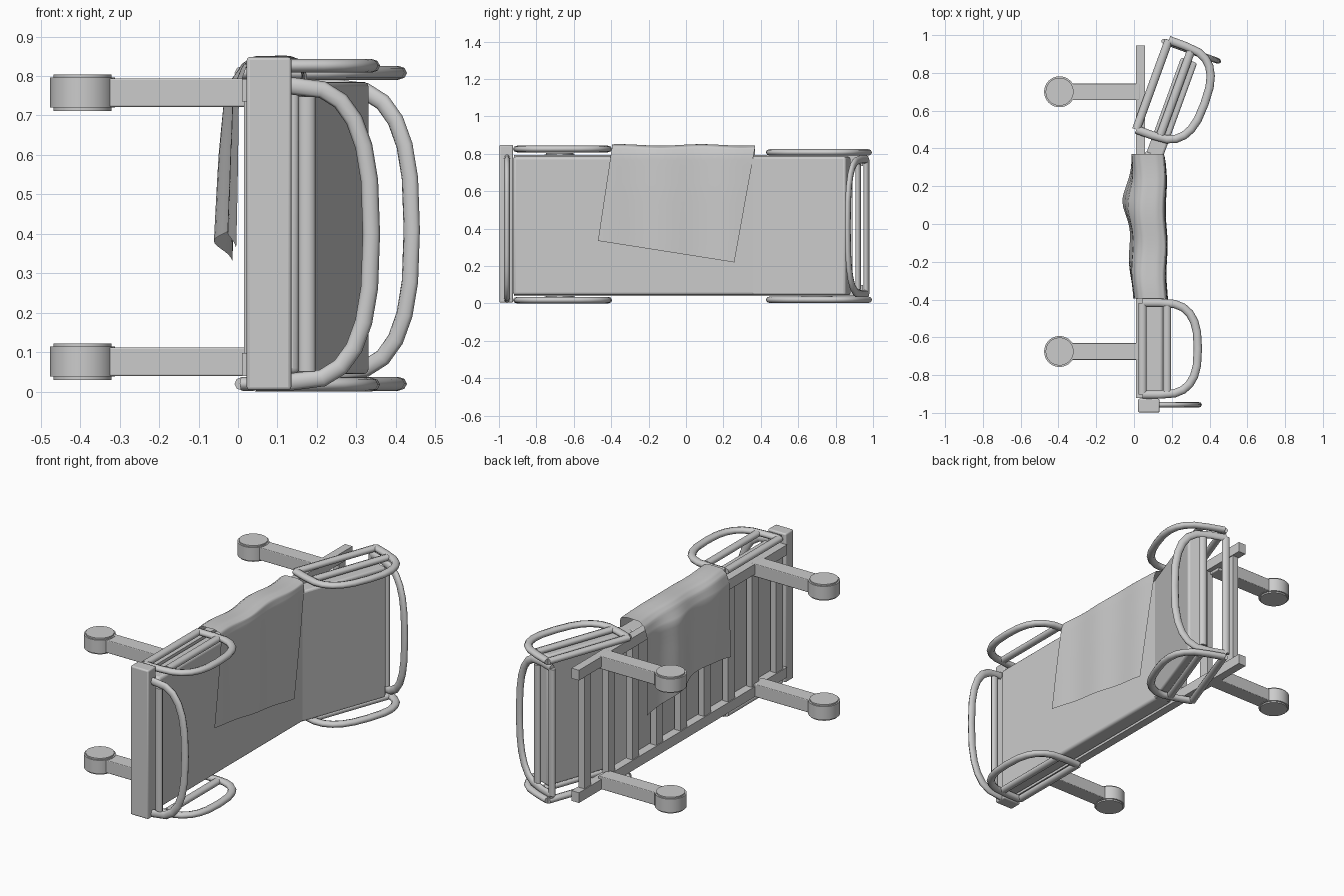
import bpy
import math
from mathutils import Vector

if "Cube" in bpy.data.objects:
    bpy.data.objects.remove(bpy.data.objects["Cube"])

TILT = math.radians(-20)


def smooth(obj, angle=40):
    bpy.ops.object.select_all(action='DESELECT')
    obj.select_set(True)
    bpy.context.view_layer.objects.active = obj
    bpy.ops.object.shade_smooth_by_angle(angle=math.radians(angle))


def box(name, x, y, z, bevel=0.0, rot=0.0, loc=(0, 0, 0)):
    """Box from three (min, max) ranges, turned about loc around z."""
    verts = [(a, b, c) for a in x for b in y for c in z]
    faces = [(0, 1, 3, 2), (4, 6, 7, 5), (0, 4, 5, 1), (2, 3, 7, 6), (0, 2, 6, 4), (1, 5, 7, 3)]
    me = bpy.data.meshes.new(name)
    me.from_pydata(verts, [], faces)
    ob = bpy.data.objects.new(name, me)
    bpy.context.collection.objects.link(ob)
    ob.location = loc
    ob.rotation_euler = (0, 0, rot)
    if bevel:
        m = ob.modifiers.new("bevel", 'BEVEL')
        m.width = bevel
        m.segments = 3
        smooth(ob)
    return ob


def guard_rail(name, half, loc, rot, flat=0.8):
    """D-shaped tube loop: local X points away from the bed, local Y runs along it."""
    cu = bpy.data.curves.new(name, 'CURVE')
    cu.dimensions = '3D'
    cu.bevel_depth = 0.022
    cu.bevel_resolution = 2
    cu.use_fill_caps = True
    bow = [(0.0, half), (0.06, half)]
    for i in range(13):
        a = math.pi * (0.5 - i / 12)
        s = math.copysign(abs(math.sin(a)) ** 0.75, math.sin(a))
        bow.append((0.09 + 0.203 * abs(math.cos(a)) ** 0.7, half * s))
    bow += [(0.06, -half), (0.0, -half)]
    bars = [[(0.0, -half), (0.0, half)], [(0.13, -half * 0.93), (0.13, half * 0.93)]]
    for pts in [bow] + bars:
        sp = cu.splines.new('POLY')
        sp.points.add(len(pts) - 1)
        for p, (u, v) in zip(sp.points, pts):
            p.co = (u, v, 0, 1)
    ob = bpy.data.objects.new(name, cu)
    bpy.context.collection.objects.link(ob)
    ob.location = loc
    ob.rotation_euler = rot
    ob.scale = (1, 1, flat)


def cylinder(name, r, depth, loc):
    bpy.ops.mesh.primitive_cylinder_add(vertices=32, radius=r, depth=depth, location=loc)
    ob = bpy.context.object
    ob.name = name
    smooth(ob)


# Ladder frame under the mattress
for z in (0.04, 0.735):
    box("frame_side_rail", (0.01, 0.057), (-0.92, 0.945), (z, z + 0.058))
for k in range(9):
    y = 0.86 - 0.215 * k
    box("frame_slat", (0.015, 0.052), (y - 0.03, y + 0.03), (0.09, 0.74))

# Legs and wheels
for y in (0.70, -0.675):
    for z in (0.076, 0.758):
        box("leg", (-0.36, 0.03), (y - 0.044, y + 0.044), (z - 0.036, z + 0.036), 0.004)
        cylinder("wheel", 0.082, 0.076, (-0.394, y, z))
        cylinder("wheel_cap", 0.074, 0.092, (-0.394, y, z))

# Mattress: flat part and raised backrest
box("mattress", (0.057, 0.155), (-0.925, 0.385), (0.045, 0.785), 0.015)
box("backrest_mattress", (0.0, 0.09), (0.0, 0.54), (0.045, 0.785), 0.012, TILT, (0.065, 0.375, 0))

# End board
box("end_board", (0.022, 0.135), (-0.998, -0.925), (0.004, 0.848), 0.008)

# Guard rails on both sides and both ends
for z in (0.018, 0.826):
    guard_rail("side_guard_rail", 0.243, (0.045, -0.66, z), (0, 0, 0))
for z in (0.02, 0.808):
    guard_rail("backrest_guard_rail", 0.252, (0.098, 0.737, z), (0, 0, TILT))
guard_rail("foot_guard_rail", 0.375, (0.045, -0.957, 0.40), (math.pi / 2, 0, 0), 0.7)
guard_rail("head_guard_rail", 0.36, (0.165, 0.965, 0.41), (math.pi / 2, 0, TILT), 0.7)


# Blanket draped over the upper long edge
def blanket():
    n, m = 30, 44
    verts, faces = [], []
    for i in range(n + 1):
        u = i / n
        # outline of the drape across the bed: front hem, upper edge, back hem
        front, back = 0.335 - 0.115 * u, 0.36 + 0.05 * math.sin(4 * u)
        bulge = 0.012 + 0.03 * math.exp(-((u - 0.67) / 0.13) ** 2) + 0.012 * math.sin(math.pi * u)
        key = [(0.17, front), (0.168, 0.6), (0.164, 0.80), (0.155, 0.836), (0.12, 0.848),
               (0.04, 0.846), (0.01, 0.825), (-0.004 - bulge * 0.5, 0.77),
               (-0.004 - bulge * 0.8, 0.6), (-0.006 - bulge, back)]
        for j in range(m + 1):
            t = j / m * (len(key) - 1)
            k = min(int(t), len(key) - 2)
            p = Vector(key[k]).lerp(Vector(key[k + 1]), t - k)
            y = -0.395 + 0.765 * u
            if p.y < 0.84 and t < 4:
                y -= (0.84 - p.y) * (0.15 + 0.03 * u)
            wave = 0.004 * math.sin(14 * u + 3 * p.y) * (1 if t < 4 else 1.5)
            top = 0.004 * math.sin(11 * u + 1) if 3 < t < 6 else 0
            verts.append((p.x + wave + 0.008 * (1 - u), y, p.y + top))
    for i in range(n):
        for j in range(m):
            a = i * (m + 1) + j
            faces.append((a, a + m + 1, a + m + 2, a + 1))
    me = bpy.data.meshes.new("blanket")
    me.from_pydata(verts, [], faces)
    ob = bpy.data.objects.new("blanket", me)
    bpy.context.collection.objects.link(ob)
    smooth(ob, 60)


blanket()
